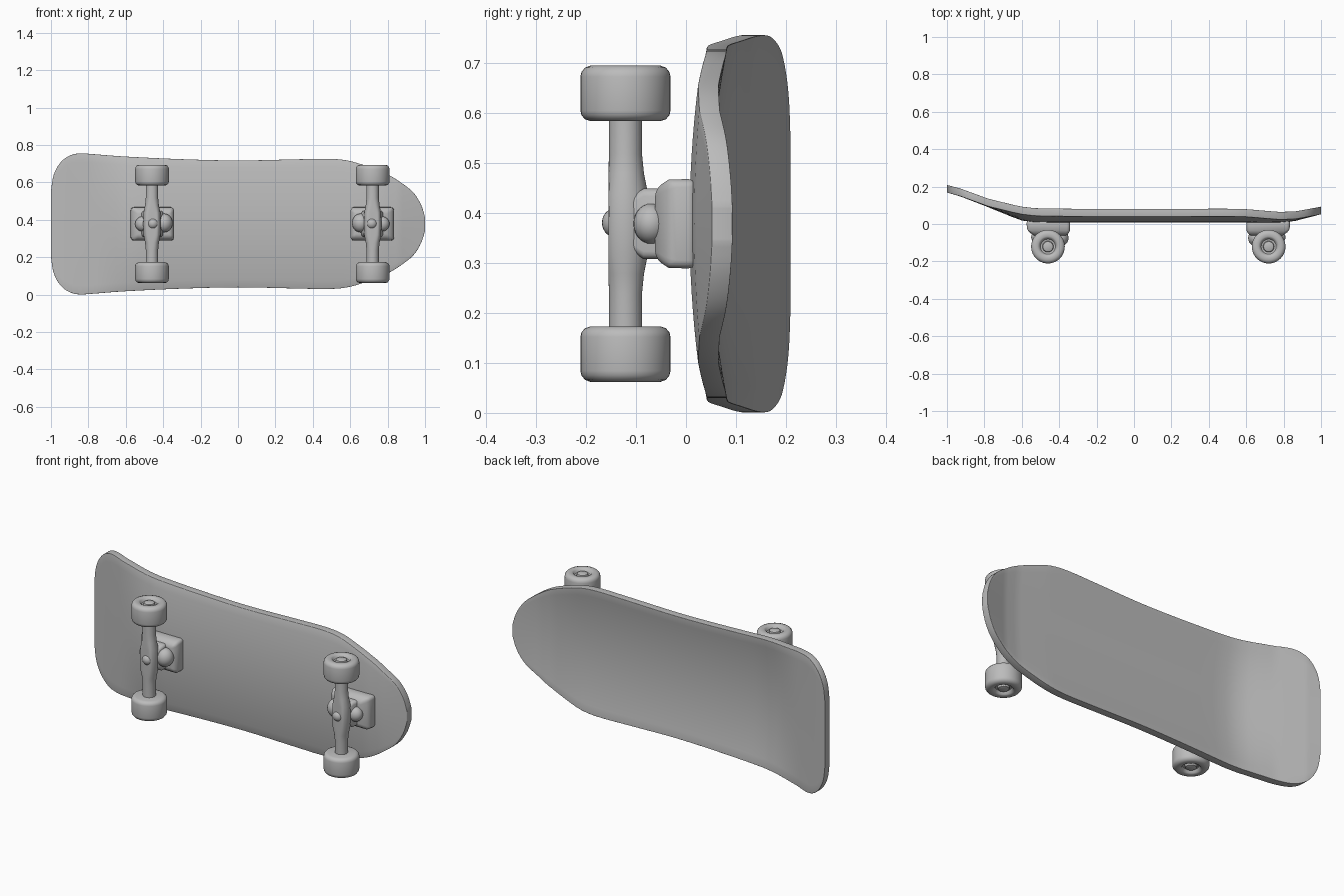
import bpy, bmesh, math
from mathutils import Vector, Matrix

if "Cube" in bpy.data.objects:
    bpy.data.objects.remove(bpy.data.objects["Cube"])

ZC = 0.378          # height of the board's long axis
AXLE_Y = -0.121

grey = bpy.data.materials.new("light grey")
grey.diffuse_color = (0.5, 0.5, 0.5, 1)
grey.use_nodes = True
grey.node_tree.nodes["Principled BSDF"].inputs["Base Color"].default_value = grey.diffuse_color


def finish(name, bm, bevel=0.0, segments=3, smooth=40):
    bmesh.ops.recalc_face_normals(bm, faces=bm.faces)
    me = bpy.data.meshes.new(name)
    bm.to_mesh(me)
    bm.free()
    me.materials.append(grey)
    ob = bpy.data.objects.new(name, me)
    bpy.context.collection.objects.link(ob)
    bpy.ops.object.select_all(action='DESELECT')
    ob.select_set(True)
    bpy.context.view_layer.objects.active = ob
    if bevel:
        m = ob.modifiers.new("round", 'BEVEL')
        m.width, m.segments = bevel, segments
        m.limit_method, m.angle_limit = 'ANGLE', math.radians(45)
        bpy.ops.object.modifier_apply(modifier=m.name)
    bpy.ops.object.shade_smooth_by_angle(angle=math.radians(smooth))
    return ob


def lerp(table, x):
    for (x0, v0), (x1, v1) in zip(table, table[1:]):
        if x <= x1:
            return v0 + (v1 - v0) * (x - x0) / (x1 - x0)
    return table[-1][1]


def spline(pts, n):
    """Sample a smooth curve through 2D points."""
    p = [Vector(q) for q in [pts[0]] + pts + [pts[-1]]]
    out = []
    for a, b, c, d in zip(p, p[1:], p[2:], p[3:]):
        for i in range(n):
            t = i / n
            out.append(0.5 * (2*b + (c-a)*t + (2*a-5*b+4*c-d)*t*t + (3*b-a-3*c+d)*t**3))
    return out + [p[-1]]


# Deck: half-width outline along x, underside height along x, raised long edges
outline = [(-1, .17), (-.99, .245), (-.97, .298), (-.935, .343), (-.89, .369), (-.84, .377),
           (-.76, .372), (-.6, .36), (-.3, .346), (0, .339), (.3, .345), (.48, .348),
           (.59, .338), (.7, .305), (.8, .265), (.88, .215), (.94, .165), (.98, .1), (1, .035)]
under = [(-1, .168), (-.93, .148), (-.8, .098), (-.62, .025), (-.57, .01), (-.5, .007),
         (.78, .007), (.86, .016), (1, .052)]
dish = [(-1, 0), (-.78, .03), (-.58, .28), (.6, .28), (.85, .2), (1, .1)]
THICK, COLS = 0.041, 16

bm = bmesh.new()
rows = []
for x, w in spline(outline, 4):
    row = []
    for side in (0, THICK):
        for j in range(COLS + 1):
            d = w * (2 * j / COLS - 1)
            y = lerp(under, x) + lerp(dish, x) * d * d + side
            row.append(bm.verts.new((x, y, ZC + d)))
    rows.append(row[:COLS + 1] + row[COLS + 1:][::-1])
for r0, r1 in zip(rows, rows[1:]):
    for j in range(len(r0)):
        k = (j + 1) % len(r0)
        bm.faces.new((r0[j], r0[k], r1[k], r1[j]))
for r in (rows[0], rows[-1]):
    for j in range(COLS):
        bm.faces.new((r[j], r[j + 1], r[-2 - j], r[-1 - j]))
finish("deck", bm, 0.013)


def lathe(name, profile, x, y, flip=1, steps=40):
    """Revolve (radius, z offset) points about a vertical axis."""
    bm = bmesh.new()
    vs = [bm.verts.new((r, 0, flip * z)) for r, z in profile]
    es = [bm.edges.new(e) for e in zip(vs, vs[1:])]
    bmesh.ops.spin(bm, geom=vs + es, axis=(0, 0, 1), cent=(0, 0, 0),
                   steps=steps, angle=2 * math.pi)
    bmesh.ops.remove_doubles(bm, verts=bm.verts, dist=1e-5)
    bmesh.ops.translate(bm, verts=bm.verts, vec=(x, y, ZC))
    return finish(name, bm)


def ball(name, loc, radii):
    bm = bmesh.new()
    bmesh.ops.create_uvsphere(bm, u_segments=24, v_segments=14, radius=1,
                              matrix=Matrix.Translation(loc) @ Matrix.Diagonal((*radii, 1)))
    return finish(name, bm)


def block(name, sections, bevel):
    """Loft rectangles (y, x0, x1, z0, z1) along y."""
    bm = bmesh.new()
    rings = [[bm.verts.new(v) for v in ((a, y, c), (b, y, c), (b, y, d), (a, y, d))]
             for y, a, b, c, d in sections]
    for p, q in zip(rings, rings[1:]):
        for j in range(4):
            bm.faces.new((p[j], p[j - 1], q[j - 1], q[j]))
    bm.faces.new(rings[0])
    bm.faces.new(rings[-1])
    return finish(name, bm, bevel)


# Wheel profile: inner face, rounded tread, dished outer face with axle nut
wheel = [(0, .205), (.07, .205), (.081, .209), (.088, .217), (.09, .226), (.09, .294),
         (.088, .303), (.081, .312), (.07, .316), (.055, .316), (.047, .312), (.04, .298),
         (.03, .296), (.027, .309), (.016, .313), (0, .314)]
hanger = [(0, -.23), (.033, -.23), (.033, -.14), (.037, -.1), (.045, -.06), (.047, 0)]
hanger += [(r, -z) for r, z in hanger[-2::-1]]

# Trucks mirror each other: the pivot balls face the middle of the board
for label, x, s in (("tail", -.46, 1), ("nose", .72, -1)):
    for part, flip in (("upper", 1), ("lower", -1)):
        lathe(f"{label}_{part}_wheel", wheel, x, AXLE_Y, flip)
    axle = lathe(f"{label}_axle", hanger, x, AXLE_Y)
    for v in axle.data.vertices:      # keep the axle's outer side straight
        v.co.y = max(v.co.y, AXLE_Y - .034)

    def span(a, b):
        return sorted((x + s * a, x + s * b))
    block(f"{label}_base_plate",
          [(.02, *span(-.115, .118), ZC - .09, ZC + .09),
           (-.035, *span(-.112, .118), ZC - .088, ZC + .088),
           (-.062, *span(-.075, .105), ZC - .07, ZC + .07)], .016)
    block(f"{label}_hanger_neck",
          [(-.04, *span(-.06, .06), ZC - .07, ZC + .07),
           (-.085, *span(-.05, .06), ZC - .07, ZC + .07),
           (-.125, *span(-.035, .04), ZC - .045, ZC + .045)], .014)
    ball(f"{label}_bushing", (x + s * .065, -.075, ZC + .005), (.045, .045, .05))
    ball(f"{label}_rear_pivot", (x - s * .05, -.07, ZC), (.04, .035, .04))
    ball(f"{label}_kingpin_cap", (x + s * .005, AXLE_Y - .018, ZC + .002), (.03, .029, .03))
